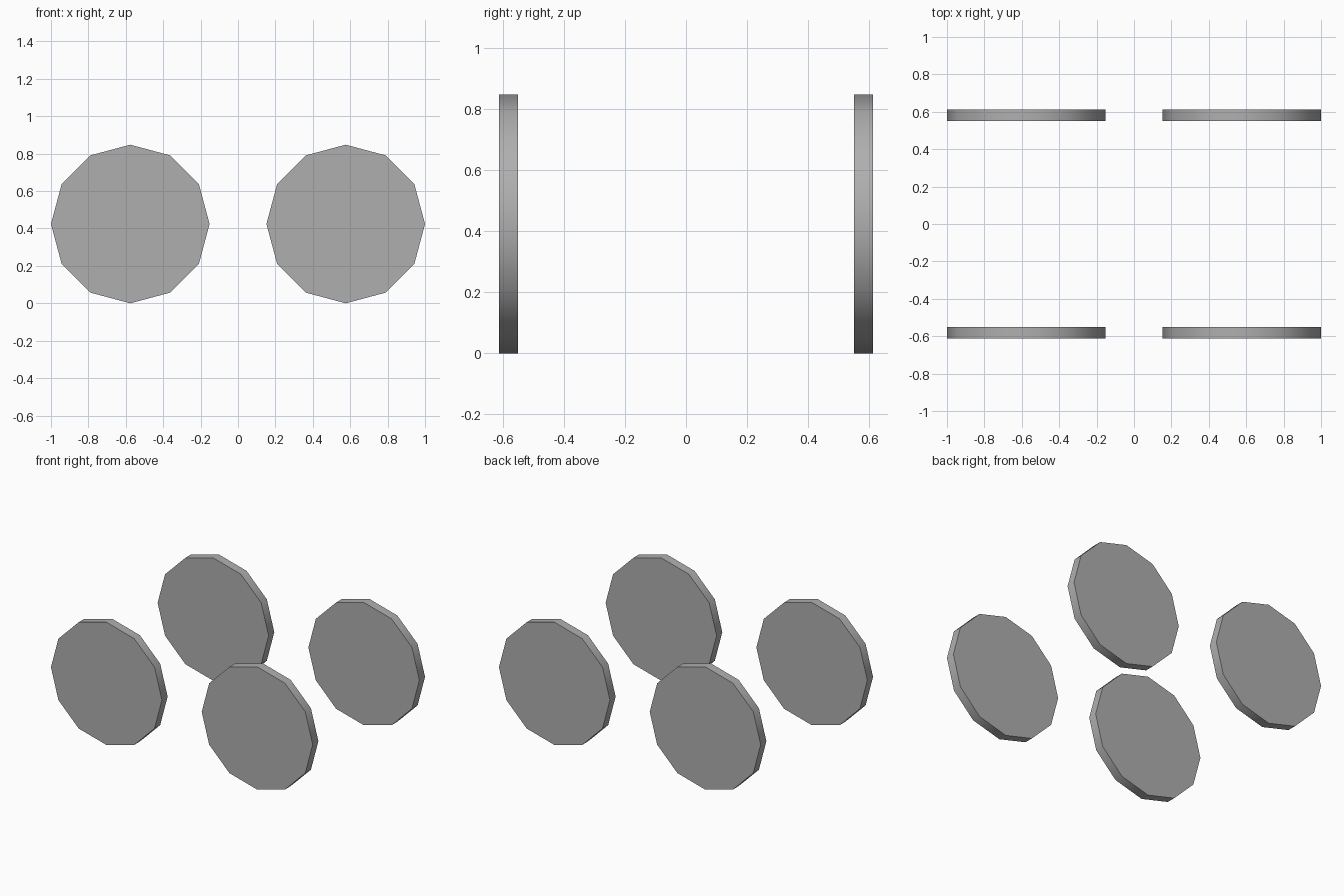
import bpy
from math import radians

if "Cube" in bpy.data.objects:
    bpy.data.objects.remove(bpy.data.objects["Cube"])

RADIUS = 0.424
WIDTH = 0.062
X, Y = 1 - RADIUS, 0.582

# dark grey rubber
rubber = bpy.data.materials.new("dark_grey")
rubber.diffuse_color = (0.43, 0.43, 0.43, 1)
rubber.use_nodes = True
rubber.node_tree.nodes["Principled BSDF"].inputs["Base Color"].default_value = rubber.diffuse_color


def wheel(name, x, y):
    # twelve-sided disc with its axle along y, resting on the ground
    bpy.ops.mesh.primitive_cylinder_add(vertices=12, radius=RADIUS, depth=WIDTH,
                                        location=(x, y, RADIUS),
                                        rotation=(radians(90), 0, 0))
    obj = bpy.context.object
    obj.name = name
    obj.data.materials.append(rubber)
    bpy.ops.object.transform_apply(location=False, rotation=True, scale=False)
    # smooth rim, sharp disc edges
    bpy.ops.object.shade_smooth_by_angle(angle=radians(40))


# four wheels
for side_x, label_x in ((-1, "left"), (1, "right")):
    for side_y, label_y in ((-1, "front"), (1, "back")):
        wheel(f"wheel_{label_y}_{label_x}", side_x * X, side_y * Y)
